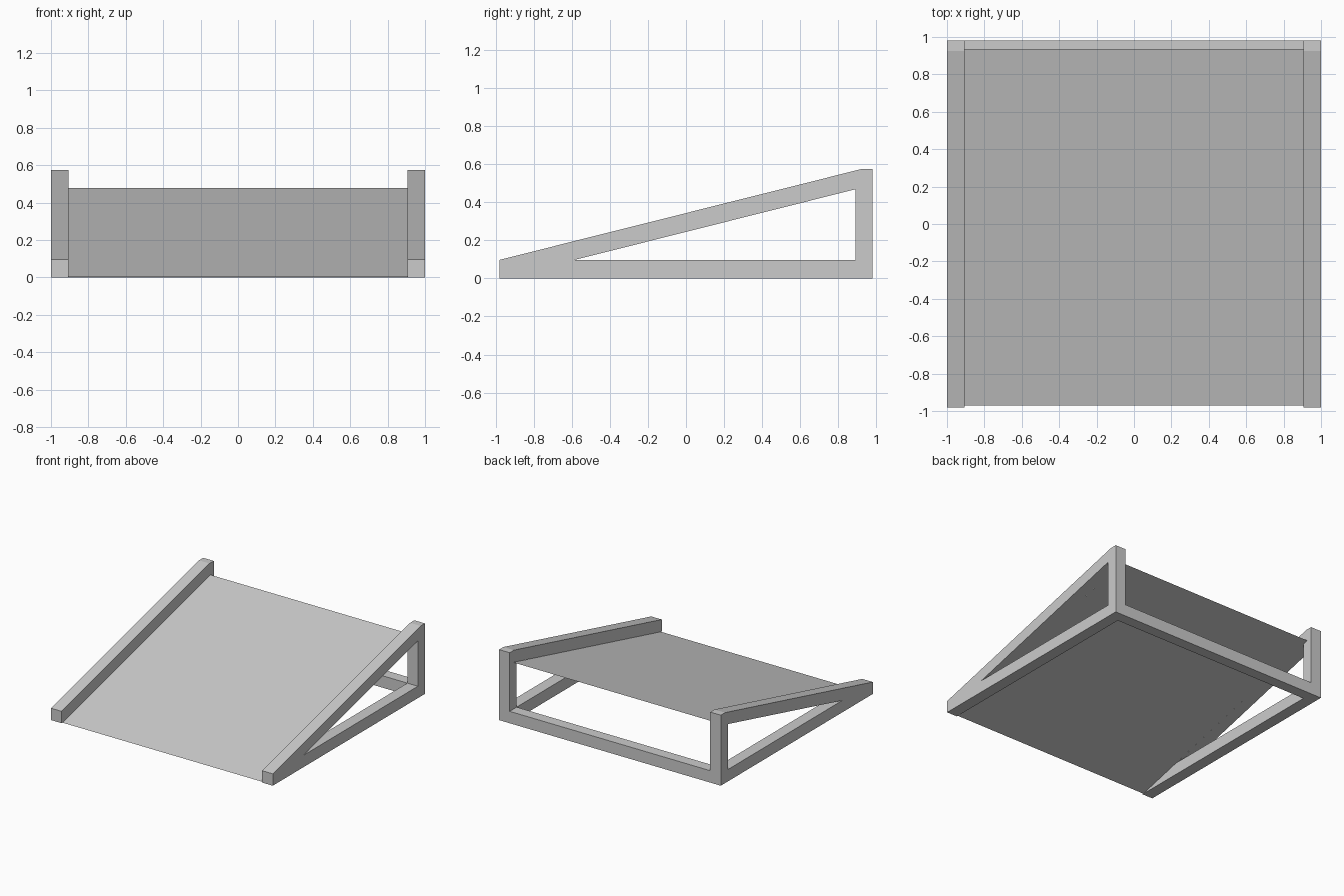
import bpy
import bmesh

cube = bpy.data.objects.get("Cube")
if cube:
    bpy.data.objects.remove(cube, do_unlink=True)

HALF_W = 1.0     # half of the overall width
BEAM = 0.095     # thickness of the frame beams
BACK = 0.98      # rear face
INNER = HALF_W - BEAM

grey = bpy.data.materials.new("light grey")
grey.use_nodes = True
grey.diffuse_color = (0.6, 0.6, 0.6, 1)
grey.node_tree.nodes["Principled BSDF"].inputs["Base Color"].default_value = (0.6, 0.6, 0.6, 1)


def finish(name, bm):
    mesh = bpy.data.meshes.new(name)
    bm.to_mesh(mesh)
    bm.free()
    mesh.materials.append(grey)
    obj = bpy.data.objects.new(name, mesh)
    bpy.context.collection.objects.link(obj)
    return obj


def extruded(name, loops, x0, x1):
    """Fill closed (y, z) loops, inner loops being holes, and extrude along x."""
    bm = bmesh.new()
    edges = []
    for loop in loops:
        verts = [bm.verts.new((x0, y, z)) for y, z in loop]
        edges += [bm.edges.new((v, verts[i - 1])) for i, v in enumerate(verts)]
    bmesh.ops.triangle_fill(bm, edges=edges, use_beauty=True, normal=(1, 0, 0))
    result = bmesh.ops.extrude_face_region(bm, geom=bm.faces[:], use_keep_orig=True)
    moved = [g for g in result["geom"] if isinstance(g, bmesh.types.BMVert)]
    bmesh.ops.translate(bm, verts=moved, vec=(x1 - x0, 0, 0))
    bmesh.ops.recalc_face_normals(bm, faces=bm.faces[:])
    return finish(name, bm)


# Triangular side frames: base beam, rear post and sloping rail in one piece
outline = [(-BACK, 0), (BACK, 0), (BACK, 0.575), (0.925, 0.575), (-BACK, 0.097)]
opening = [(-0.585, 0.097), (0.89, 0.097), (0.89, 0.468)]
extruded("left_side_frame", [outline, opening], INNER, HALF_W)
extruded("right_side_frame", [outline, opening], -HALF_W, -INNER)

# Rear crossbar between the posts
bar = [(0.89, 0), (BACK, 0), (BACK, 0.097), (0.89, 0.097)]
extruded("rear_crossbar", [bar], -INNER, INNER)

# Thin sloping deck along the underside of the rails
bm = bmesh.new()
front, rear = (-0.97, 0.001), (0.935, 0.479)
corners = [(-INNER, *front), (INNER, *front), (INNER, *rear), (-INNER, *rear)]
bm.faces.new([bm.verts.new(c) for c in corners])
finish("deck", bm)
